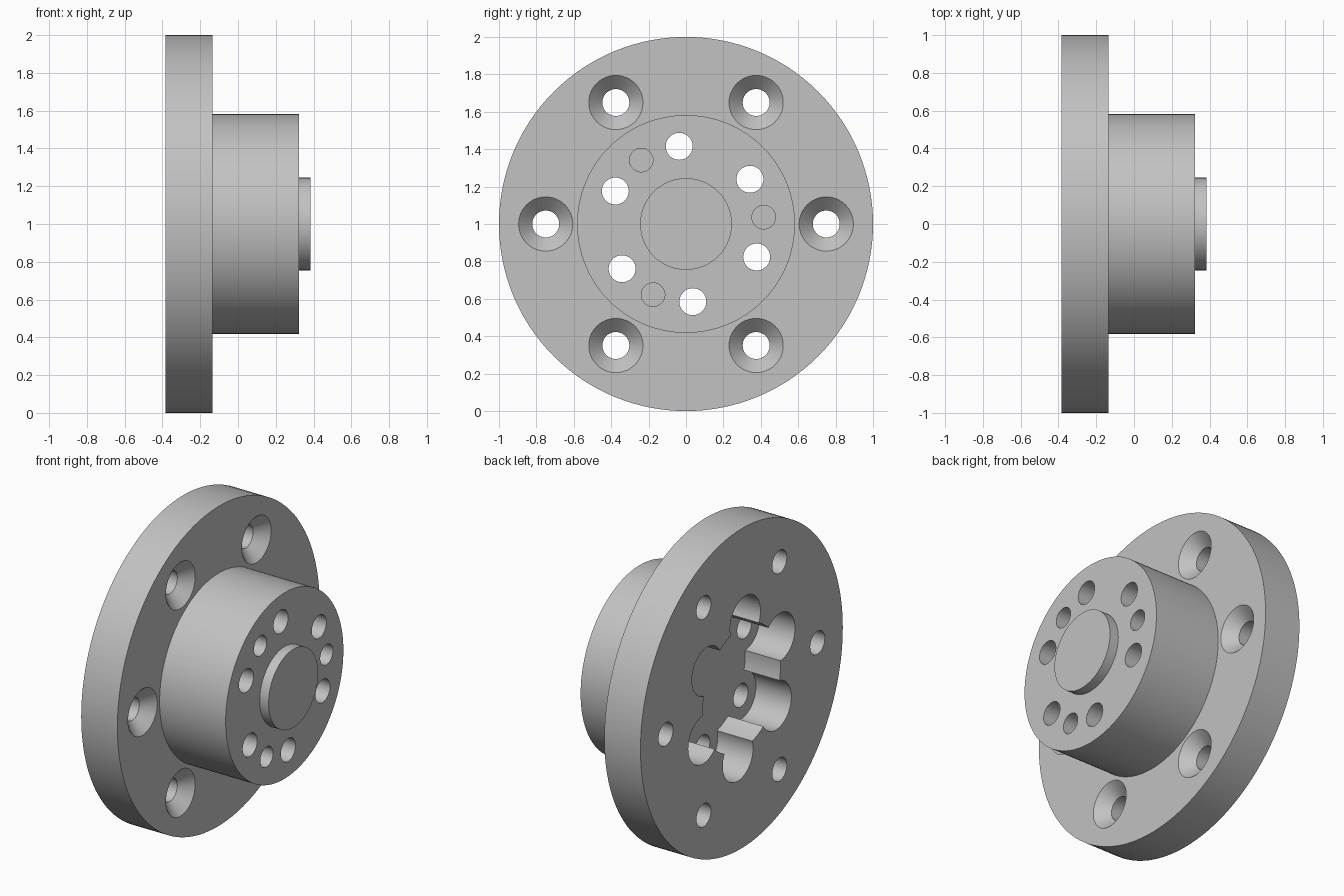
import bpy, bmesh
from math import cos, sin, radians, pi

if "Cube" in bpy.data.objects:
    bpy.data.objects.remove(bpy.data.objects["Cube"], do_unlink=True)

grey = bpy.data.materials.new("machined grey")
grey.use_nodes = True
colour = (0.54, 0.54, 0.54, 1)
grey.diffuse_color = colour
grey.node_tree.nodes["Principled BSDF"].inputs["Base Color"].default_value = colour

BACK, STEP, HUB_FACE, TOP = -0.385, -0.135, 0.322, 0.383


def lathe(name, profile, y=0, z=0, segments=48):
    """Closed solid turned about an axis along x; profile is (x, radius) pairs."""
    bm = bmesh.new()
    rings = []
    for x, r in profile:
        angles = [2 * pi * i / segments for i in range(segments)]
        rings.append([bm.verts.new((x, y + r * cos(a), 1 + z + r * sin(a))) for a in angles])
    for a, b in zip(rings, rings[1:]):
        for i in range(segments):
            j = (i + 1) % segments
            bm.faces.new((a[i], a[j], b[j], b[i]))
    bm.faces.new(rings[0])
    bm.faces.new(rings[-1])
    bmesh.ops.recalc_face_normals(bm, faces=bm.faces)
    mesh = bpy.data.meshes.new(name)
    bm.to_mesh(mesh)
    bm.free()
    mesh.materials.append(grey)
    obj = bpy.data.objects.new(name, mesh)
    bpy.context.collection.objects.link(obj)
    return obj


def cut(body, profile, radius=0, angle=0, segments=48):
    """Bore a turned shape out of the body at a polar position."""
    a = radians(angle)
    tool = lathe("cutter", profile, radius * cos(a), radius * sin(a), segments)
    tool.hide_render = True
    mod = body.modifiers.new("bore", "BOOLEAN")
    mod.operation = "DIFFERENCE"
    mod.solver = "EXACT"
    mod.object = tool
    bpy.ops.object.modifier_apply(modifier=mod.name)
    bpy.data.objects.remove(tool, do_unlink=True)


# Flange, hub and centring boss turned as one solid
body = lathe("flanged_hub", [(BACK, 1), (STEP, 1), (STEP, 0.582), (HUB_FACE, 0.582),
                             (HUB_FACE, 0.245), (TOP, 0.245)], segments=128)
bpy.context.view_layer.objects.active = body
body.select_set(True)

# Back pocket: round centre with six lobes
floor = BACK + 0.245
cut(body, [(BACK - 0.1, 0.385), (floor, 0.385)], segments=96)
for k in range(6):
    cut(body, [(BACK - 0.1, 0.15), (floor, 0.15)], 0.417, 35 + 60 * k)

for k in range(6):
    # Countersunk flange holes
    cut(body, [(BACK - 0.1, 0.072), (STEP - 0.073, 0.072), (STEP, 0.145),
               (STEP + 0.005, 0.15)], 0.75, 60 * k)
    # Through holes in the hub
    cut(body, [(BACK - 0.1, 0.072), (HUB_FACE + 0.1, 0.072)], 0.417, 35 + 60 * k)

# Blind dowel holes in the hub face
for k in range(3):
    cut(body, [(HUB_FACE - 0.3, 0.063), (HUB_FACE + 0.1, 0.063)], 0.417, 5 + 120 * k)

bpy.ops.object.shade_smooth_by_angle(angle=radians(25))
